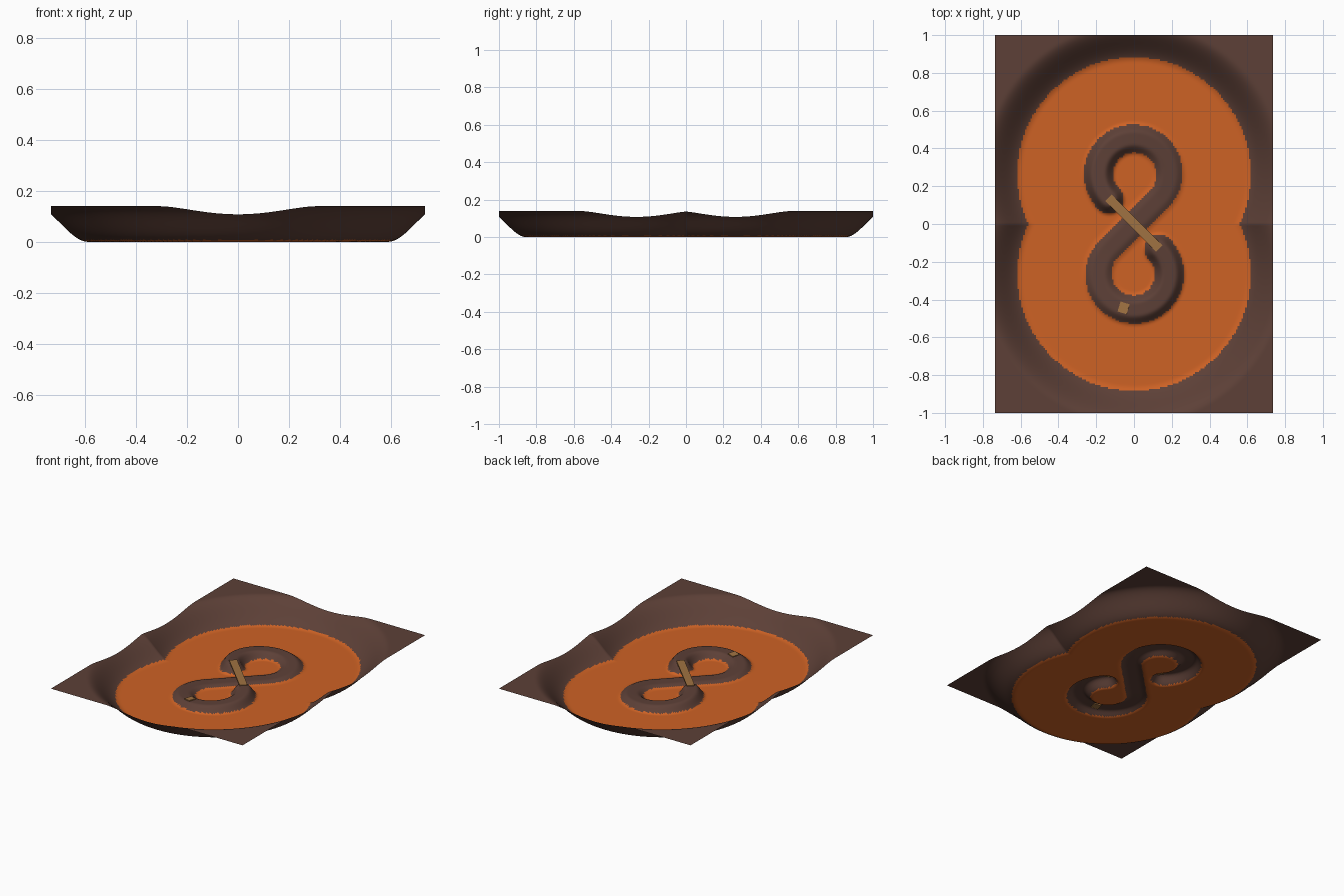
import bpy, bmesh, math
from mathutils import Matrix

if "Cube" in bpy.data.objects:
    bpy.data.objects.remove(bpy.data.objects["Cube"])

HX, HY = 0.735, 1.0        # half size of the ground
CY = 0.265                 # loop centre offset
R = CY / math.sqrt(2)      # loop centre-line radius, strands cross at 45 degrees
NX, NY = 150, 204
LAVA_LEVEL = 0.007


def material(name, rgb):
    m = bpy.data.materials.new(name)
    m.diffuse_color = (*rgb, 1)
    m.use_nodes = True
    m.node_tree.nodes["Principled BSDF"].inputs["Base Color"].default_value = m.diffuse_color
    return m


rock = material("brown_rock", (0.109, 0.051, 0.038))
lava = material("orange_lava", (0.617, 0.122, 0.018))
wood = material("plank_wood", (0.352, 0.168, 0.054))


def smooth(a, b, v):
    t = min(1, max(0, (v - a) / (b - a)))
    return t * t * (3 - 2 * t)


def ridge(d, top):
    return top * (1 - smooth(0.03, 0.09, d))


def rise(t):
    # track climbs from the low crossing to the bridge
    return 0.017 + 0.045 * t


def loop_height(x, y):
    # open 270 degree loop around (0, CY), starting at the low strand
    dx, dy = x, y - CY
    a = (math.degrees(math.atan2(dy, dx)) + 45) % 360
    if a <= 270:
        return ridge(abs(math.hypot(dx, dy) - R), rise(a / 270))
    e = R / math.sqrt(2)
    low = ridge(math.hypot(dx - e, dy + e), rise(0))
    high = ridge(math.hypot(dx + e, dy + e), rise(1))
    return max(low, high)


def strand_height(x, y):
    # straight low strand under the bridge
    along, across = (x + y) / math.sqrt(2), abs(x - y) / math.sqrt(2)
    beyond = max(0, abs(along) - R)
    return ridge(math.hypot(across, beyond), rise(0))


def height(x, y):
    wall = 0.14 * smooth(0.59, 0.80, math.hypot(x, abs(y) - CY))
    return max(wall, loop_height(x, y), loop_height(-x, -y), strand_height(x, y))


# Ground: height field with basin, raised track and lava floor
bm = bmesh.new()
rows = []
for j in range(NY + 1):
    y = -HY + 2 * HY * j / NY
    rows.append([])
    for i in range(NX + 1):
        x = -HX + 2 * HX * i / NX
        rows[-1].append(bm.verts.new((x, y, height(x, y))))
for j in range(NY):
    for i in range(NX):
        f = bm.faces.new((rows[j][i], rows[j][i + 1], rows[j + 1][i + 1], rows[j + 1][i]))
        f.smooth = True
        # low faces are lava
        f.material_index = int(sum(v.co.z for v in f.verts) / 4 < LAVA_LEVEL)
me = bpy.data.meshes.new("lava_basin_ground")
bm.to_mesh(me)
bm.free()
me.materials.append(rock)
me.materials.append(lava)
bpy.context.collection.objects.link(bpy.data.objects.new("lava_basin_ground", me))


def plank(name, size, loc, angle, tilt=0):
    b = bmesh.new()
    bmesh.ops.create_cube(b, size=1, matrix=Matrix.Diagonal((*size, 1)))
    m = bpy.data.meshes.new(name)
    b.to_mesh(m)
    b.free()
    m.materials.append(wood)
    o = bpy.data.objects.new(name, m)
    o.location = loc
    o.rotation_euler = (0, tilt, angle)
    bpy.context.collection.objects.link(o)


# Bridge over the crossing, and the small start plate on the lower loop
plank("bridge", (0.38, 0.05, 0.012), (0, 0.004, 0.060), math.radians(-45))
a = math.radians(253)
plank("start_plate", (0.05, 0.055, 0.012),
      (R * math.cos(a), -CY + R * math.sin(a), 0.036), a + math.pi / 2, math.radians(-5))
